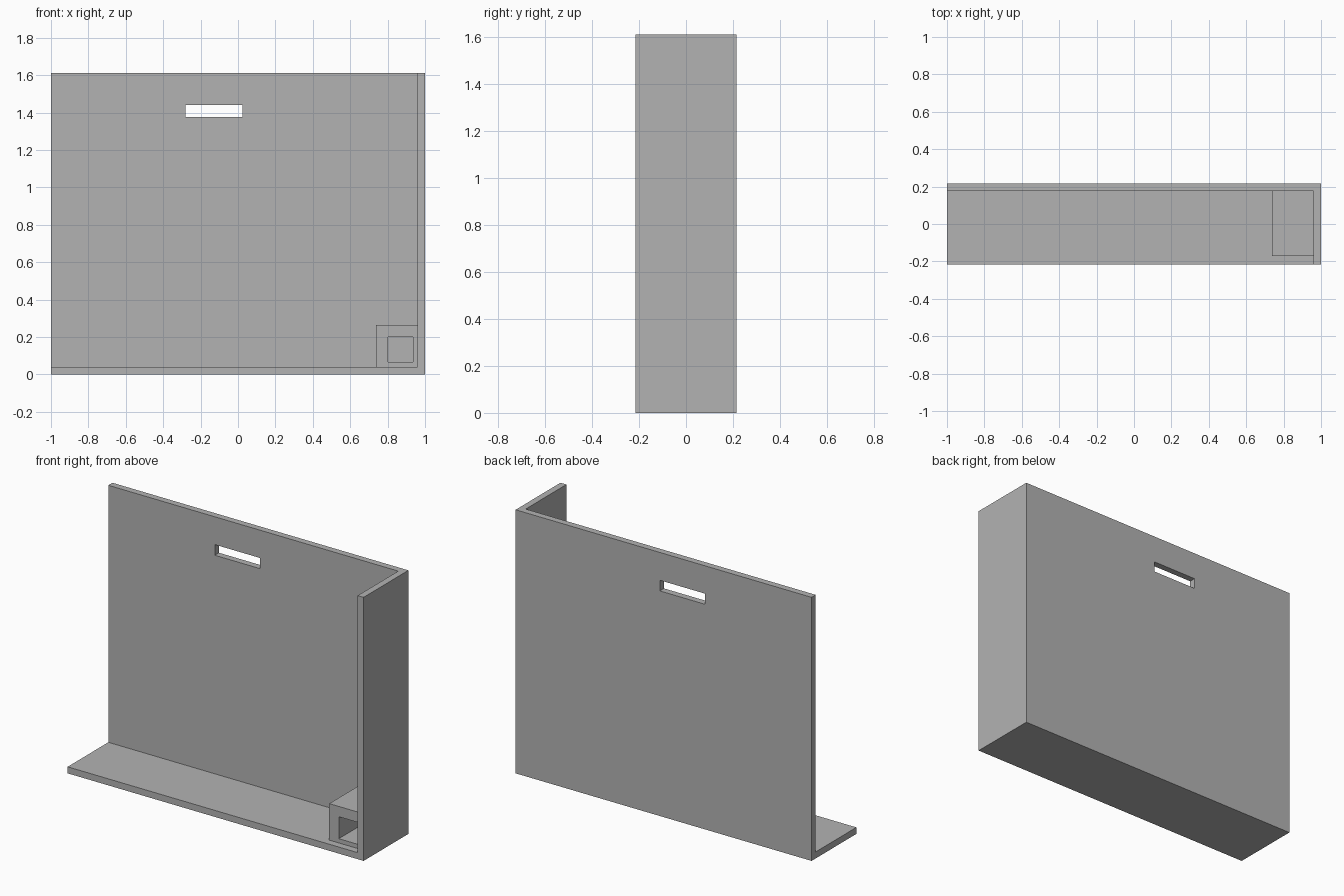
import bpy
import bmesh
from mathutils import Vector

cube = bpy.data.objects.get("Cube")
if cube:
    bpy.data.objects.remove(cube, do_unlink=True)

grey = bpy.data.materials.new("plain grey")
grey.use_nodes = True
colour = (0.45, 0.45, 0.45, 1)
grey.diffuse_color = colour
grey.node_tree.nodes["Principled BSDF"].inputs["Base Color"].default_value = colour


def box(name, low, high):
    """Axis-aligned box between two corners."""
    low, high = Vector(low), Vector(high)
    bm = bmesh.new()
    bmesh.ops.create_cube(bm, size=1)
    bmesh.ops.scale(bm, vec=high - low, verts=bm.verts)
    bmesh.ops.translate(bm, vec=(low + high) / 2, verts=bm.verts)
    mesh = bpy.data.meshes.new(name)
    bm.to_mesh(mesh)
    bm.free()
    mesh.materials.append(grey)
    obj = bpy.data.objects.new(name, mesh)
    bpy.context.collection.objects.link(obj)
    return obj


def cut(target, low, high):
    """Remove a box-shaped volume, then discard the cutter."""
    cutter = box("cutter", low, high)
    cutter.hide_render = True
    mod = target.modifiers.new("cut", 'BOOLEAN')
    mod.operation = 'DIFFERENCE'
    mod.solver = 'EXACT'
    mod.object = cutter
    bpy.context.view_layer.objects.active = target
    bpy.ops.object.modifier_apply(modifier=mod.name)
    bpy.data.objects.remove(cutter, do_unlink=True)


WIDTH, DEPTH, HEIGHT, WALL = 1.0, 0.216, 1.61, 0.04
inner_x, inner_y = WIDTH - WALL, DEPTH - WALL

# Back panel, floor and side wall as one corner shell
shell = box("corner_shell", (-WIDTH, -DEPTH, 0), (WIDTH, DEPTH, HEIGHT))
cut(shell, (-2, -1, WALL), (inner_x, inner_y, 2))

# Hand slot through the back panel
cut(shell, (-0.28, 0, 1.375), (0.025, 1, 1.44))

# Hollow block in the corner, open at the front
block = box("corner_block", (0.737, -0.172, WALL), (inner_x, inner_y, 0.263))
cut(block, (0.802, -1, 0.066), (0.935, 1, 0.2))
